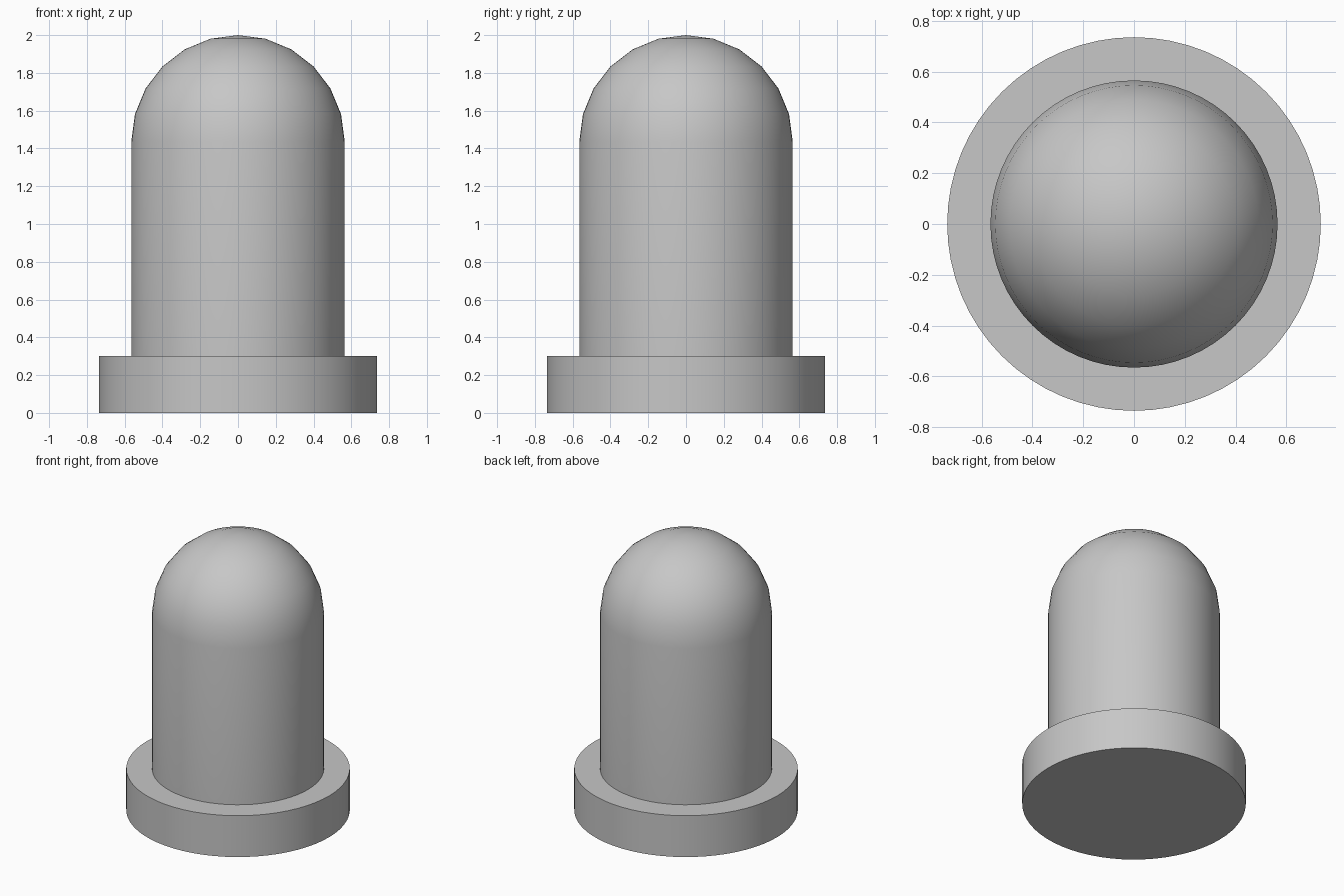
import bpy
import bmesh
from math import cos, sin, pi, radians

if "Cube" in bpy.data.objects:
    bpy.data.objects.remove(bpy.data.objects["Cube"])

SEGMENTS = 64
FLANGE_RADIUS, FLANGE_HEIGHT = 0.735, 0.3
BODY_RADIUS, HEIGHT = 0.565, 2.0
DOME_RINGS = 6

grey = bpy.data.materials.new("light grey")
grey.use_nodes = True
colour = (0.57, 0.57, 0.57, 1)
grey.diffuse_color = colour
grey.node_tree.nodes["Principled BSDF"].inputs["Base Color"].default_value = colour


def lathe(name, profile):
    """Revolve an (r, z) profile about the z axis."""
    bm = bmesh.new()
    verts = [bm.verts.new((r, 0, z)) for r, z in profile]
    edges = [bm.edges.new(pair) for pair in zip(verts, verts[1:])]
    bmesh.ops.spin(bm, geom=verts + edges, cent=(0, 0, 0), axis=(0, 0, 1),
                   angle=2 * pi, steps=SEGMENTS, use_merge=True)
    bmesh.ops.remove_doubles(bm, verts=bm.verts, dist=1e-4)
    bmesh.ops.recalc_face_normals(bm, faces=bm.faces)
    mesh = bpy.data.meshes.new(name)
    bm.to_mesh(mesh)
    bm.free()
    mesh.materials.append(grey)
    obj = bpy.data.objects.new(name, mesh)
    bpy.context.collection.objects.link(obj)
    bpy.ops.object.select_all(action='DESELECT')
    obj.select_set(True)
    bpy.context.view_layer.objects.active = obj
    bpy.ops.object.shade_smooth_by_angle(angle=radians(35))
    return obj


# Flat round flange at the foot
lathe("base_flange", [(0, 0), (FLANGE_RADIUS, 0),
                      (FLANGE_RADIUS, FLANGE_HEIGHT), (0, FLANGE_HEIGHT)])

# Cylindrical body closed by a hemispherical dome
spring = HEIGHT - BODY_RADIUS
angles = [i * pi / 2 / DOME_RINGS for i in range(DOME_RINGS + 1)]
dome = [(BODY_RADIUS * cos(a), spring + BODY_RADIUS * sin(a)) for a in angles]
lathe("domed_body", [(0, FLANGE_HEIGHT), (BODY_RADIUS, FLANGE_HEIGHT)] + dome)
